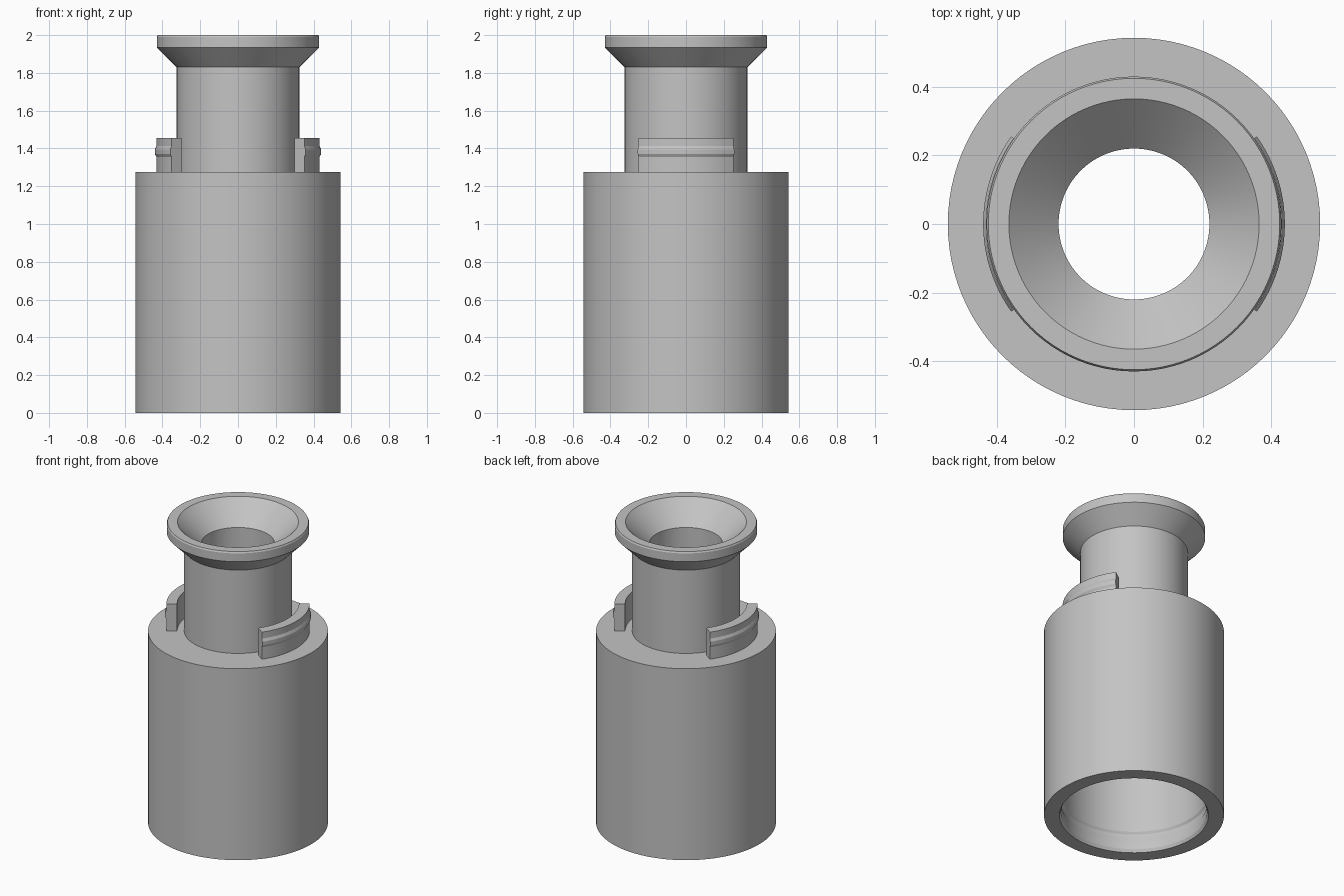
import bpy
import bmesh
from math import radians, cos, sin, pi

SEGMENTS = 96

cube = bpy.data.objects.get("Cube")
if cube:
    bpy.data.objects.remove(cube, do_unlink=True)

grey = bpy.data.materials.new("plain grey")
grey.use_nodes = True
colour = (0.55, 0.55, 0.55, 1)
grey.diffuse_color = colour
grey.node_tree.nodes["Principled BSDF"].inputs["Base Color"].default_value = colour


def lathe(name, profile, start=0.0, sweep=2 * pi, segments=SEGMENTS):
    """Sweep a closed (radius, height) profile around z, capping partial arcs."""
    full = sweep > 2 * pi - 0.001
    bm = bmesh.new()
    count = segments if full else segments + 1
    rings = []
    for i in range(count):
        a = start + sweep * i / segments
        rings.append([bm.verts.new((r * cos(a), r * sin(a), z)) for r, z in profile])
    n = len(profile)
    for i in range(segments):
        a, b = rings[i], rings[(i + 1) % count]
        for j in range(n):
            k = (j + 1) % n
            bm.faces.new((a[j], b[j], b[k], a[k]))
    if not full:
        bm.faces.new(rings[0])
        bm.faces.new(rings[-1])
    bmesh.ops.recalc_face_normals(bm, faces=bm.faces)
    mesh = bpy.data.meshes.new(name)
    bm.to_mesh(mesh)
    bm.free()
    mesh.materials.append(grey)
    obj = bpy.data.objects.new(name, mesh)
    bpy.context.collection.objects.link(obj)
    bpy.ops.object.select_all(action="DESELECT")
    obj.select_set(True)
    bpy.context.view_layer.objects.active = obj
    bpy.ops.object.shade_smooth_by_angle(angle=radians(25))
    return obj


# Hollow body: outer wall, shoulder, neck and flared lip
outer = [(0.543, 0), (0.543, 1.275), (0.325, 1.275), (0.325, 1.83),
         (0.43, 1.935), (0.43, 1.99), (0.425, 2.0)]
# Funnel mouth, bore, socket and the snap groove near the open base
inner = [(0.365, 2.0), (0.22, 1.86), (0.22, 1.15), (0.44, 1.15),
         (0.44, 0.14), (0.448, 0.125), (0.448, 0.1), (0.44, 0.08),
         (0.44, 0.02), (0.45, 0)]
lathe("hollow_body", outer + inner)

# Curved snap tabs on the shoulder, each with a shallow ridge
tab = [(0.367, 1.27), (0.432, 1.27), (0.432, 1.355), (0.44, 1.37),
       (0.44, 1.395), (0.432, 1.412), (0.432, 1.455), (0.367, 1.455)]
half = radians(35.5)
for name, centre in (("left_snap_tab", 0), ("right_snap_tab", pi)):
    lathe(name, tab, centre - half, 2 * half, 24)
